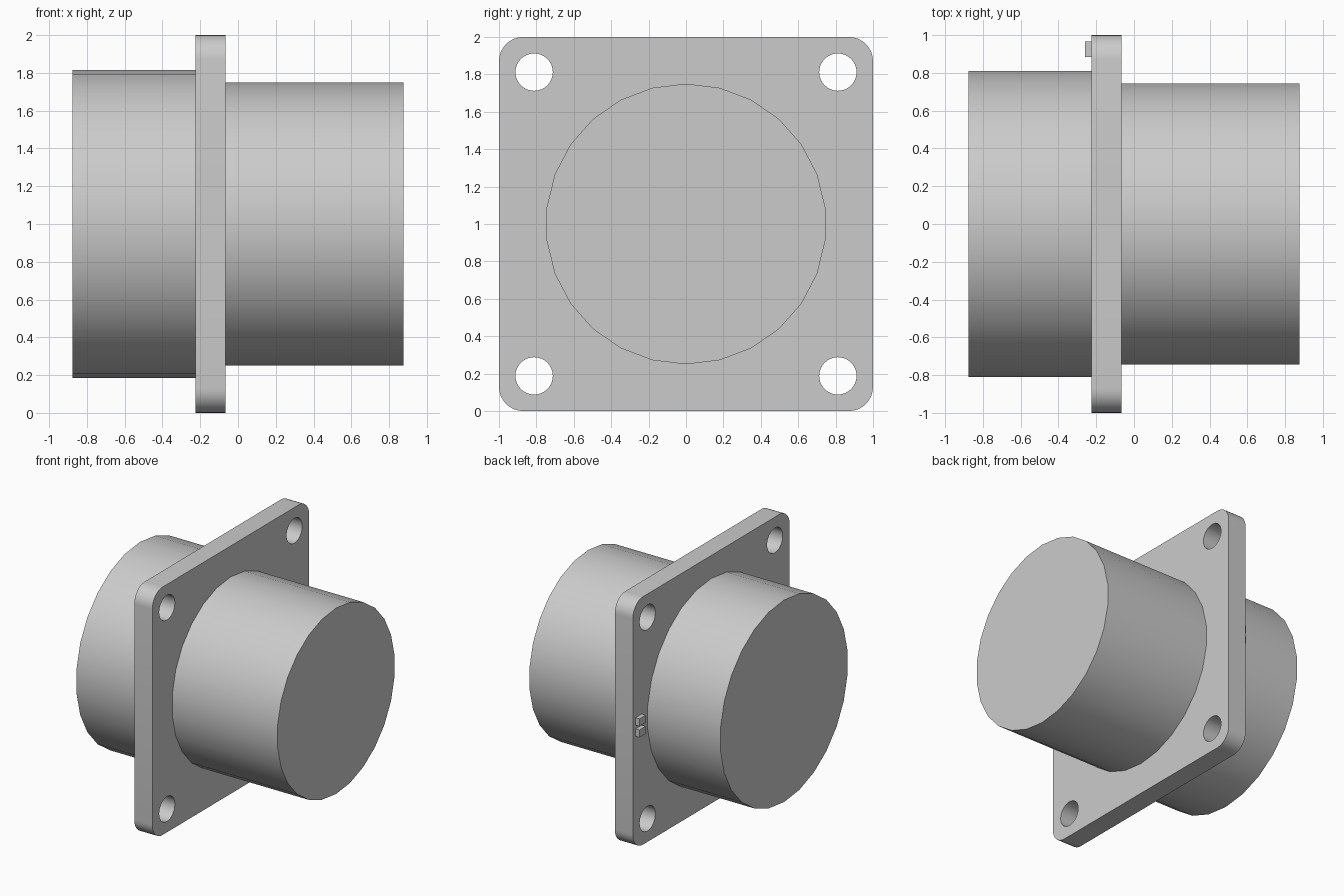
import bpy
from math import sin, cos, pi, radians

cube = bpy.data.objects.get("Cube")
if cube:
    bpy.data.objects.remove(cube, do_unlink=True)

# One plain metal colour
metal = bpy.data.materials.new("light_grey_metal")
metal.use_nodes = True
grey = (0.6, 0.6, 0.6, 1)
metal.diffuse_color = grey
metal.node_tree.nodes["Principled BSDF"].inputs["Base Color"].default_value = grey

# Turns local x, y, z into world y, z, x
ALONG_X = (radians(90), 0, radians(90))
AXIS_Z = 1.0
PLATE_BACK, PLATE_FRONT = -0.225, -0.065


def finish(obj, name):
    obj.name = name
    obj.data.name = name
    obj.data.materials.clear()
    obj.data.materials.append(metal)
    bpy.ops.object.select_all(action="DESELECT")
    obj.select_set(True)
    bpy.context.view_layer.objects.active = obj
    bpy.ops.object.shade_smooth_by_angle(angle=radians(30))


def barrel(name, x0, x1, radius):
    bpy.ops.mesh.primitive_cylinder_add(
        vertices=26, radius=radius, depth=x1 - x0,
        location=((x0 + x1) / 2, 0, AXIS_Z), rotation=ALONG_X)
    finish(bpy.context.object, name)


def arc(cx, cy, radius, start, sweep, steps):
    return [(cx + radius * cos(start + sweep * i / steps),
             cy + radius * sin(start + sweep * i / steps)) for i in range(steps + 1)]


def add_loop(curve, points):
    spline = curve.splines.new("POLY")
    spline.points.add(len(points) - 1)
    for point, (x, y) in zip(spline.points, points):
        point.co = (x, y, 0, 1)
    spline.use_cyclic_u = True


# Square flange with rounded corners and four bolt holes
curve = bpy.data.curves.new("flange_outline", "CURVE")
curve.dimensions = "2D"
curve.fill_mode = "BOTH"
curve.extrude = (PLATE_FRONT - PLATE_BACK) / 2
corner, hole_pos, hole_radius = 0.13, 0.812, 0.1
signs = [(1, 1), (-1, 1), (-1, -1), (1, -1)]
outline = []
for i, (sx, sy) in enumerate(signs):
    outline += arc(sx * (1 - corner), sy * (1 - corner), corner, i * pi / 2, pi / 2, 8)
    add_loop(curve, arc(sx * hole_pos, sy * hole_pos, hole_radius, 0, 2 * pi, 32)[:-1])
add_loop(curve, outline)
flange = bpy.data.objects.new("flange", curve)
flange.location = ((PLATE_BACK + PLATE_FRONT) / 2, 0, AXIS_Z)
flange.rotation_euler = ALONG_X
bpy.context.collection.objects.link(flange)
bpy.ops.object.select_all(action="DESELECT")
flange.select_set(True)
bpy.context.view_layer.objects.active = flange
bpy.ops.object.convert(target="MESH")
finish(bpy.context.object, "flange")

# Wide and narrow barrels on either side of the flange
barrel("wide_barrel", -0.875, PLATE_BACK, 0.815)
barrel("narrow_barrel", PLATE_FRONT, 0.875, 0.75)

# Pair of small raised pads near the flange edge
for name, z in (("lower_pad", 0.94), ("upper_pad", 1.03)):
    bpy.ops.mesh.primitive_cube_add(size=1, location=(PLATE_BACK - 0.015, 0.925, z))
    pad = bpy.context.object
    pad.scale = (0.04, 0.08, 0.06)
    finish(pad, name)
